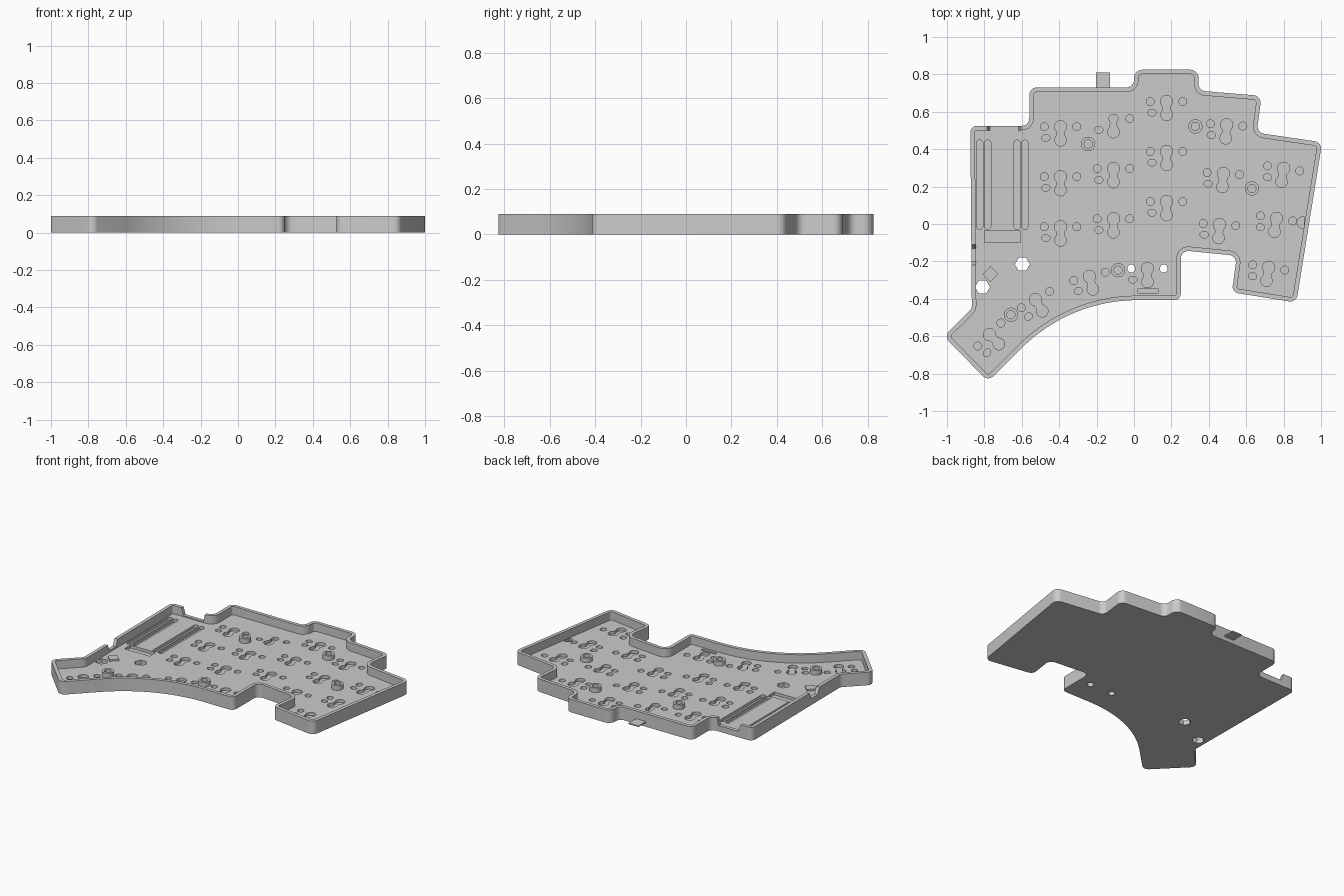
import bpy, bmesh
from math import sin, cos, tan, radians, pi
from mathutils import Vector, Matrix
from mathutils.geometry import delaunay_2d_cdt

cube = bpy.data.objects.get("Cube")
if cube:
    bpy.data.objects.remove(cube)

HEIGHT, FLOOR, POCKET, WALL = 0.09, 0.032, 0.012, 0.024

grey = bpy.data.materials.new("matte_grey")
grey.use_nodes = True
colour = (0.6, 0.6, 0.6, 1)
grey.diffuse_color = colour
grey.node_tree.nodes["Principled BSDF"].inputs["Base Color"].default_value = colour


def lift(points, z):
    return [Vector((p[0], p[1], z)) for p in points]


def chain(bm, loops, cap=True):
    """Skin a stack of matching loops and optionally close the last one."""
    rings = [[bm.verts.new(p) for p in loop] for loop in loops]
    n = len(rings[0])
    for a, b in zip(rings, rings[1:]):
        for i in range(n):
            j = (i + 1) % n
            bm.faces.new((a[i], a[j], b[j], b[i]))
    if cap:
        bm.faces.new(rings[-1])


def inside(x, y, loop):
    odd = False
    for i, (ax, ay) in enumerate(loop):
        bx, by = loop[i - 1]
        if (ay > y) != (by > y) and x < (bx - ax) * (y - ay) / (by - ay) + ax:
            odd = not odd
    return odd


def fill(bm, border, holes, z):
    """Flat sheet bounded by a border loop and pierced by hole loops."""
    points, edges = [], []
    for loop in [border] + holes:
        first, n = len(points), len(loop)
        points += [Vector((p[0], p[1])) for p in loop]
        edges += [(first + i, first + (i + 1) % n) for i in range(n)]
    flat, _, tris, *_ = delaunay_2d_cdt(points, edges, [], 0, 1e-6)
    verts = [bm.verts.new((p.x, p.y, z)) for p in flat]
    border = [tuple(p) for p in border]
    holes = [[tuple(p) for p in h] for h in holes]
    for tri in tris:
        c = sum((flat[i] for i in tri), Vector((0, 0))) / len(tri)
        if inside(c.x, c.y, border) and not any(inside(c.x, c.y, h) for h in holes):
            bm.faces.new([verts[i] for i in tri])


def finish(bm, name):
    bmesh.ops.remove_doubles(bm, verts=bm.verts, dist=1e-5)
    bmesh.ops.recalc_face_normals(bm, faces=bm.faces)
    mesh = bpy.data.meshes.new(name)
    bm.to_mesh(mesh)
    bm.free()
    mesh.materials.append(grey)
    ob = bpy.data.objects.new(name, mesh)
    bpy.context.collection.objects.link(ob)
    return ob


def ellipse(x, y, rx, ry=None, n=24):
    ry = ry or rx
    return [(x + rx * cos(2 * pi * i / n), y + ry * sin(2 * pi * i / n)) for i in range(n)]


def rect(x0, y0, x1, y1):
    return [(x0, y0), (x1, y0), (x1, y1), (x0, y1)]


def arc(cy, r, first, last):
    return [(r * cos(radians(first + (last - first) * i / 14)),
             cy + r * sin(radians(first + (last - first) * i / 14))) for i in range(15)]


def capsule(x, y, r, half):
    ends = arc(half, r, 0, 180) + arc(-half, r, 180, 360)
    return [(px + x, py + y) for px, py in ends]


def keyhole(r):
    """Round socket, narrow neck and a wider foot in one outline."""
    return (arc(0, r, -50, 230) + [(-.019, -.042)]
            + arc(-.072, .031, 140, 400) + [(.019, -.042)])


def rounded(corners, inset=0.0):
    """Inset a counter-clockwise outline, fillet it and return points and rim heights."""
    out, tops, n = [], [], len(corners)
    for i, (x, y, r, top) in enumerate(corners):
        p = Vector((x, y))
        a = (p - Vector(corners[i - 1][:2])).normalized()
        b = (Vector(corners[(i + 1) % n][:2]) - p).normalized()
        na, nb = Vector((-a.y, a.x)), Vector((-b.y, b.x))
        p += (na + nb) * inset / (1 + na.dot(nb))
        if r == 0:
            out.append(p)
            tops.append(top)
            continue
        side = 1 if a.x * b.y - a.y * b.x > 0 else -1
        r -= side * inset
        turn = a.angle(b)
        start = p - a * r * tan(turn / 2)
        centre = start + na * side * r
        steps = 32 if r > 0.5 else 8
        for k in range(steps + 1):
            t = side * turn * k / steps
            v = start - centre
            out.append(centre + Vector((v.x * cos(t) - v.y * sin(t),
                                        v.x * sin(t) + v.y * cos(t))))
            tops.append(top)
    return out, tops


# Tray outline: x, y, corner radius; radius zero marks a step in the rim
H = HEIGHT
corners = [
    (-.875, .525, .035, H), (-.87, -.11, 0, H), (-.87, -.13, 0, .045),
    (-.869, -.20, 0, .045), (-.869, -.22, 0, H), (-.867, -.452, .04, H),
    (-1.017, -.60, .04, H), (-.78, -.842, .04, H), (-.343, -.407, .877, H),
    (.25, -.407, .035, H), (.25, -.14, .04, H), (.55, -.17, .04, H),
    (.523, -.365, .035, H), (.868, -.42, .04, H), (1.006, .437, .04, H),
    (.656, .488, .04, H), (.682, .685, .04, H), (.345, .713, .04, H),
    (.345, .825, .045, H), (0, .825, .045, H), (0, .73, .04, H),
    (-.56, .73, .04, H), (-.56, .525, .04, H), (-.605, .525, 0, H),
    (-.617, .525, 0, .04), (-.77, .525, 0, .04), (-.785, .525, 0, H)]
outer, tops = rounded(corners)
inner, _ = rounded(corners, WALL)

# Switch sockets: x, y, rotation in degrees
keys = [(x, y, 0) for x, top in ((-.393, .52), (-.11, .563), (.174, .655))
        for y in (top, top - .267, top - .535)]
keys += [(.495, .53, -4), (.478, .27, -4), (.457, -.003, -4),
         (.80, .297, -9), (.762, .03, -9), (.72, -.232, -9),
         (.072, -.238, 0), (-.238, -.28, 15), (-.527, -.404, 30), (-.773, -.591, 45)]
pockets, through = [], []
for kx, ky, angle in keys:
    thumb = (kx, ky) == (.072, -.238)
    slotted = kx == -.11 and ky > .5
    turn = Matrix.Rotation(radians(angle), 2)
    shapes = [(keyhole(.024 if slotted else .033), pockets),
              (ellipse(-.078, -.06, .022, .018), pockets)]
    for side in (-1, 1):
        if not (slotted and side < 0):
            shapes.append((ellipse(side * .087, 0, .021), through if thumb else pockets))
    for pts, group in shapes:
        group.append([tuple(turn @ Vector(p) + Vector((kx, ky))) for p in pts])

# Controller pin slots, connector recess, stabiliser slot and side magnet recess
pockets += [capsule(x, .21, .017, .222) for x in (-.825, -.782, -.625, -.583)]
pockets += [rect(-.80, -.10, -.607, -.035), rect(.018, -.368, .13, -.347),
            [(min(x, .908), y) for x, y in ellipse(.904, .008, .032)]]
# Hexagonal through holes
through += [ellipse(x, y, .04, n=6) for x, y in ((-.597, -.215), (-.81, -.337))]

posts = [(-.245, .428), (.328, .522), (.63, .19), (-.085, -.247), (-.658, -.485)]
pad = ellipse(-.768, -.268, .042, n=4)

# Tray shell: base, floor and rim
bm = bmesh.new()
fill(bm, outer, through, 0)
fill(bm, inner, pockets + through + [pad] + [ellipse(x, y, .038) for x, y in posts], FLOOR)
chain(bm, [lift(outer, 0),
           [Vector((p.x, p.y, t)) for p, t in zip(outer, tops)],
           [Vector((p.x, p.y, t)) for p, t in zip(inner, tops)],
           lift(inner, FLOOR)], cap=False)
# Recesses, holes, raised pad and screw standoffs
for pts in pockets:
    chain(bm, [lift(pts, FLOOR), lift(pts, POCKET)])
for pts in through:
    chain(bm, [lift(pts, FLOOR), lift(pts, 0)], cap=False)
chain(bm, [lift(pad, FLOOR), lift(pad, FLOOR + .012)])
for x, y in posts:
    ring, bore = ellipse(x, y, .038), ellipse(x, y, .022)
    chain(bm, [lift(ring, FLOOR), lift(ring, .064), lift(bore, .064), lift(bore, FLOOR)])
tray = finish(bm, "tray")

# Thin tab behind the back wall
bm = bmesh.new()
tab_outline = rect(-.203, .715, -.128, .81)
chain(bm, [lift(tab_outline, .028), lift(tab_outline, .036)])
bm.faces.new([bm.verts.new(p) for p in lift(tab_outline, .028)])
tab = finish(bm, "back_tab")

for ob in bpy.context.selected_objects:
    ob.select_set(False)
for ob in (tray, tab):
    ob.select_set(True)
bpy.context.view_layer.objects.active = tray
bpy.ops.object.shade_smooth_by_angle(angle=radians(30))
